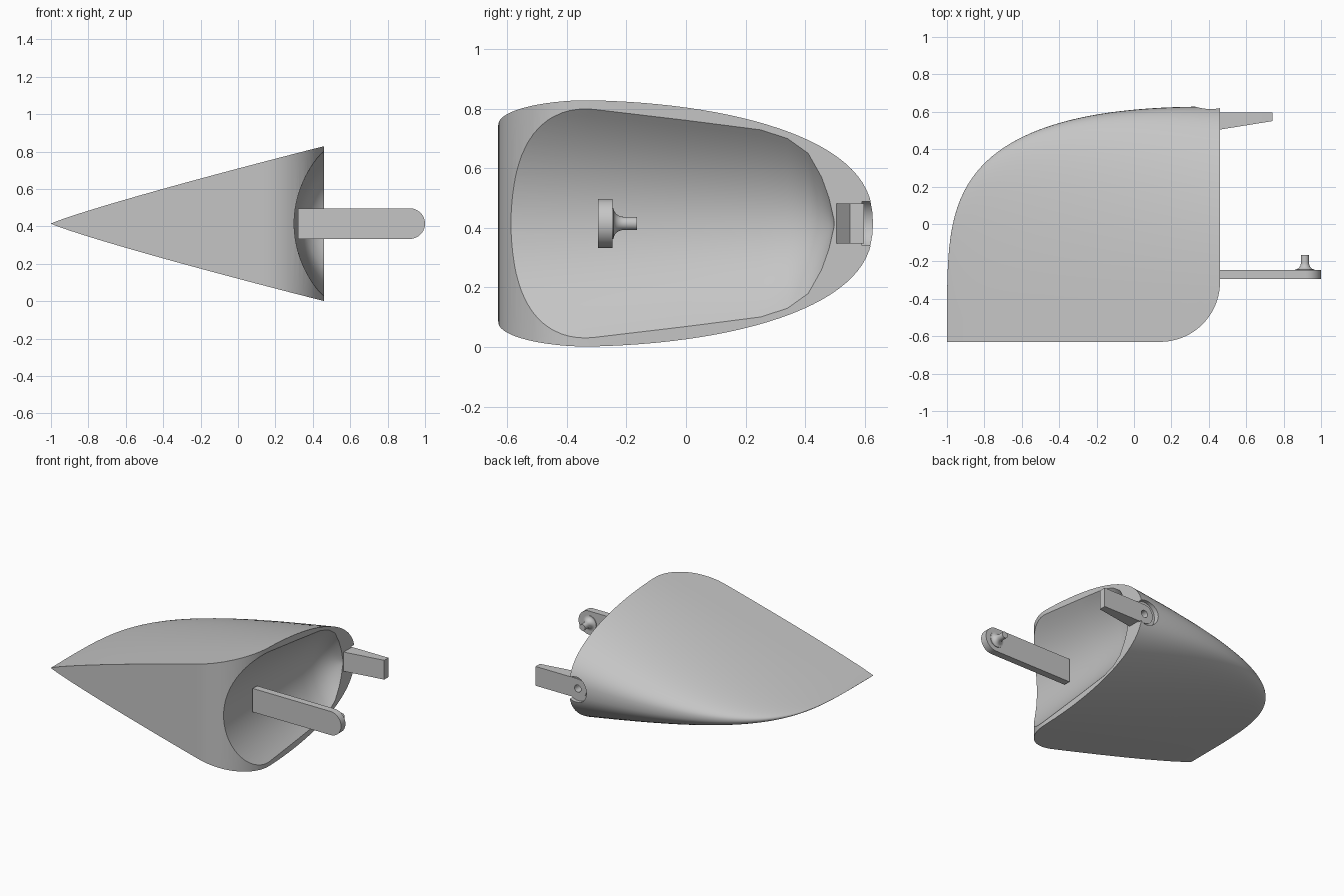
import bpy, bmesh, math
from mathutils import Matrix

cube = bpy.data.objects.get("Cube")
if cube:
    bpy.data.objects.remove(cube, do_unlink=True)

MID = 0.415             # height of the symmetry plane
TIP, RIM = -1.0, 0.46   # thin edge and open end of the housing
FRONT = -0.63

grey = bpy.data.materials.new("light grey")
grey.use_nodes = True
colour = (0.56, 0.56, 0.56, 1)
grey.diffuse_color = colour
grey.node_tree.nodes["Principled BSDF"].inputs["Base Color"].default_value = colour


def make(name, bm):
    bmesh.ops.recalc_face_normals(bm, faces=bm.faces)
    mesh = bpy.data.meshes.new(name)
    bm.to_mesh(mesh)
    bm.free()
    obj = bpy.data.objects.new(name, mesh)
    bpy.context.collection.objects.link(obj)
    mesh.materials.append(grey)
    return obj


def loft(name, rings):
    """Skin matching closed rings and cap both ends."""
    bm = bmesh.new()
    rows = [[bm.verts.new(p) for p in ring] for ring in rings]
    n = len(rows[0])
    for a, b in zip(rows, rows[1:]):
        for i in range(n):
            j = (i + 1) % n
            bm.faces.new((a[i], a[j], b[j], b[i]))
    bm.faces.new(rows[0])
    bm.faces.new(rows[-1])
    return make(name, bm)


def rod(name, x, radius, y0, y1, segments=40):
    """Cylinder along y at the middle height."""
    bm = bmesh.new()
    place = Matrix.Translation((x, (y0 + y1) / 2, MID)) @ Matrix.Rotation(math.pi / 2, 4, 'X')
    bmesh.ops.create_cone(bm, cap_ends=True, segments=segments, radius1=radius,
                          radius2=radius, depth=y1 - y0, matrix=place)
    return make(name, bm)


def select_only(obj):
    bpy.ops.object.select_all(action='DESELECT')
    obj.select_set(True)
    bpy.context.view_layer.objects.active = obj


def cut(obj, cutter):
    cutter.hide_render = True
    mod = obj.modifiers.new("cut", 'BOOLEAN')
    mod.operation, mod.solver, mod.object = 'DIFFERENCE', 'EXACT', cutter
    select_only(obj)
    bpy.ops.object.modifier_apply(modifier=mod.name)
    bpy.data.objects.remove(cutter, do_unlink=True)


def smooth(obj, degrees=30):
    select_only(obj)
    bpy.ops.object.shade_smooth_by_angle(angle=math.radians(degrees))


# Housing: plan outline and thickness as functions
def back_edge(x):
    u = min(1, max(0, (RIM - x) / (RIM - TIP)))
    return FRONT + 1.258 * (1 - u ** 2.5) ** 0.235


def front_edge(x):
    u = min(1, max(0, (x - 0.14) / 0.32))
    return FRONT + 0.32 * (1 - math.sqrt(1 - u * u))


def housing_ring(x, n=28):
    half = 0.414 * ((x - TIP) / (RIM - TIP)) ** 0.9
    back, front = back_edge(x), front_edge(x)
    top = []
    for i in range(n):
        y = front + (back - front) * math.sin(math.pi / 2 * i / n)
        v = max(0, ((y - FRONT) / (back - FRONT) - 0.18) / 0.82)
        top.append((y, half * (1 - v ** 2.1) ** 0.42))
    return ([(x, y, MID + h) for y, h in top] + [(x, back, MID)]
            + [(x, y, MID - h) for y, h in reversed(top)])


COUNT = 56
housing = loft("housing", [
    housing_ring(TIP + (RIM - TIP) * (1 - math.cos(math.pi * i / COUNT)) / 2)
    for i in range(1, COUNT + 1)])

# Shallow bowl: an arched trough along y that closes towards the back
BOWL = [(-0.75, 0.43), (-0.33, 0.385), (0.0, 0.346), (0.25, 0.314), (0.34, 0.285),
        (0.41, 0.235), (0.455, 0.155), (0.48, 0.085), (0.497, 0.01)]


def bowl_ring(y, half, n=32):
    depth = 0.16 * min(1, half / 0.36)
    ring = []
    for i in range(n + 1):
        t = 2 * i / n - 1
        ring.append((RIM - depth * (1 - t * t), y, MID + half * t))
    return ring + [(0.8, y, MID + half), (0.8, y, MID - half)]


cut(housing, loft("bowl", [bowl_ring(y, half) for y, half in BOWL]))

# Round recess and pivot hole in the back wall
PIVOT = 0.415
cut(housing, rod("recess", PIVOT, 0.087, 0.59, 0.8))
cut(housing, rod("pivot_hole", PIVOT, 0.025, 0.53, 0.8))
smooth(housing)


def bar(name, x_round, x_end, radius, back, near_rim, near_end):
    """Flat bar, half-round at x_round and square at x_end, with a sloping front side."""
    away = -1 if x_end > x_round else 1
    outline = [(x_round + away * radius * math.cos(a), radius * math.sin(a))
               for a in [math.pi * (i / 24 - 0.5) for i in range(25)]]
    outline += [(x_end, radius), (x_end, -radius)]
    slope = (near_end - near_rim) / (x_end - RIM)
    return loft(name, [[(x, near_rim + slope * (x - RIM), MID + z) for x, z in outline],
                       [(x, back, MID + z) for x, z in outline]])


# Back bracket: tapering bar with a pivot hole
bracket = bar("back_bracket", PIVOT, 0.74, 0.067, 0.597, 0.505, 0.55)
cut(bracket, rod("bracket_hole", PIVOT, 0.025, 0.53, 0.8))
smooth(bracket)

# Front arm: straight bar, round at its outer end
arm = bar("front_arm", 0.918, 0.32, 0.082, -0.247, -0.295, -0.295)
smooth(arm)

# Pin with a flared foot, turned about y
profile = [(0.052, -0.25), (0.052, -0.243)]
for i in range(1, 9):
    a = math.pi / 2 * i / 8
    profile.append((0.052 - 0.03 * math.sin(a), -0.243 + 0.035 * (1 - math.cos(a))))
profile.append((0.022, -0.165))
pin = loft("arm_pin", [
    [(0.914 + r * math.cos(math.tau * i / 32), y, MID + r * math.sin(math.tau * i / 32))
     for i in range(32)] for r, y in profile])
smooth(pin)
